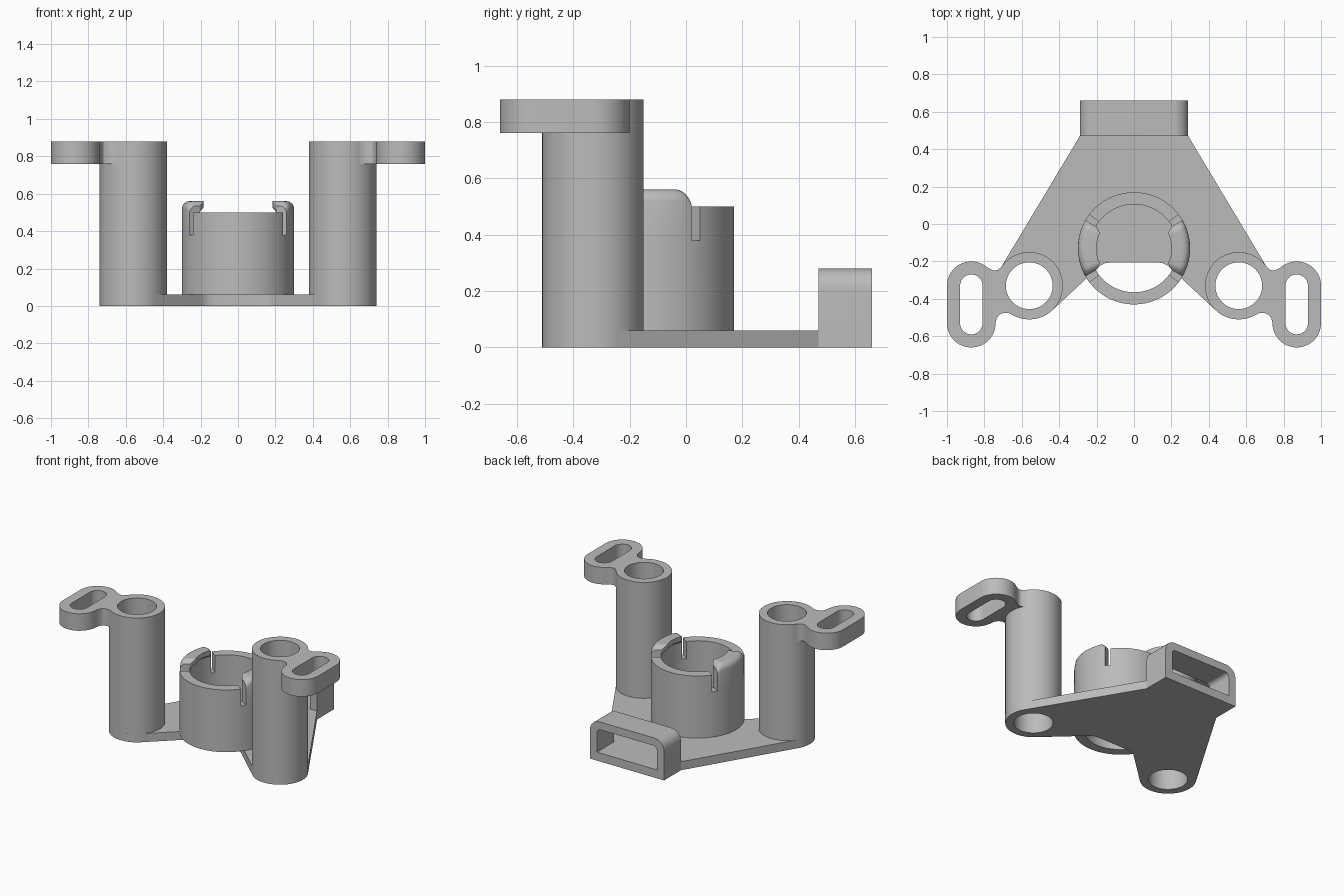
import bpy, bmesh
from math import sin, cos, radians
from mathutils import Vector

cube = bpy.data.objects.get("Cube")
if cube:
    bpy.data.objects.remove(cube)

grey = bpy.data.materials.new("plain grey")
grey.use_nodes = True
COLOUR = (0.5, 0.5, 0.5, 1)
grey.diffuse_color = COLOUR
grey.node_tree.nodes["Principled BSDF"].inputs["Base Color"].default_value = COLOUR


def finish(name, bm):
    bmesh.ops.remove_doubles(bm, verts=bm.verts, dist=0.0002)
    bmesh.ops.recalc_face_normals(bm, faces=bm.faces)
    mesh = bpy.data.meshes.new(name)
    bm.to_mesh(mesh)
    bm.free()
    mesh.materials.append(grey)
    obj = bpy.data.objects.new(name, mesh)
    bpy.context.collection.objects.link(obj)
    bpy.ops.object.select_all(action='DESELECT')
    obj.select_set(True)
    bpy.context.view_layer.objects.active = obj
    bpy.ops.object.shade_smooth_by_angle(angle=radians(30))
    return obj


def arc(cx, cy, r, a0, a1, n=24):
    steps = [radians(a0 + (a1 - a0) * i / n) for i in range(n + 1)]
    return [(cx + r * cos(a), cy + r * sin(a)) for a in steps]


def circle(cx, cy, r):
    return arc(cx, cy, r, 0, 360, 64)[:-1]


def flip(points):
    return [(-x, y) for x, y in reversed(points)]


def prism(name, loops, lo, hi, upright=False):
    """Extrude an outline with holes; upright ones run along y."""
    bm = bmesh.new()

    def place(u, v, w):
        return Vector((u, w, v)) if upright else Vector((u, v, w))

    for w in (lo, hi):
        edges = []
        for loop in loops:
            vs = [bm.verts.new(place(u, v, w)) for u, v in loop]
            edges += [bm.edges.new((vs[i - 1], vs[i])) for i in range(len(vs))]
        bmesh.ops.triangle_fill(bm, edges=edges, use_beauty=True)
    for loop in loops:
        for i in range(len(loop)):
            a, b = loop[i - 1], loop[i]
            corners = [place(*a, lo), place(*b, lo), place(*b, hi), place(*a, hi)]
            bm.faces.new([bm.verts.new(c) for c in corners])
    return finish(name, bm)


# Base plate with tapered sides and a shallow notch in the front
PX, PY = 0.56, -0.33
half = [(0.29, 0.47)] + arc(PX, PY, 0.18, 31, -133, 36)
half += [(0.2, -0.241), (0.18, -0.222), (0.152, -0.209), (0.12, -0.205)]
prism("base_plate", [half + flip(half), circle(PX, PY, 0.15), circle(-PX, PY, 0.15)], 0, 0.06)

# Tubular posts and their slotted ears
ear = arc(0.87, -0.53, 0.13, 180, 360) + arc(0.87, -0.33, 0.13, 0, 130)
ear += [(0.765, -0.243), (0.745, -0.249), (0.727, -0.245), (0.705, -0.225)]
ear += arc(PX, PY, 0.15, 45, -60)
ear += [(0.645, -0.488), (0.67, -0.477), (0.695, -0.475), (0.72, -0.485), (0.735, -0.505)]
slot = arc(0.87, -0.53, 0.06, 180, 360) + arc(0.87, -0.33, 0.06, 0, 180)
for side, s in (("left", 1), ("right", -1)):
    prism(side + "_post", [circle(s * PX, PY, 0.18), circle(s * PX, PY, 0.125)], 0, 0.88)
    loops = [ear, slot] if s > 0 else [flip(ear), flip(slot)]
    prism(side + "_ear", loops, 0.76, 0.88)

# Rear strap loop with rounded top corners
def arch(w, lo, hi, r):
    return ([(-w, lo), (w, lo)] + arc(w - r, hi - r, r, 0, 90, 10)
            + arc(r - w, hi - r, r, 90, 180, 10))

prism("strap_loop", [arch(0.29, 0, 0.28, 0.075), arch(0.235, 0.06, 0.225, 0.03)],
      0.47, 0.66, upright=True)

# Round holder: wall, thin slots and two raised lipped clips
RO, RI, LOW, CUT, TOP = 0.3, 0.235, 0.06, 0.38, 0.5


def section(kind, offset):
    pts = [(RI, LOW), (RO, LOW), (RO, CUT)]
    if kind == "wall":
        pts += [(RO, TOP), (RI, TOP)]
    elif kind == "clip":
        t = max(0, (abs(offset) - 22) / 8) ** 2
        lip, z = 0.2 + 0.034 * t, 0.56 - 0.025 * t
        pts += [(RO, z - 0.04), (0.297, z - 0.025), (0.288, z - 0.012), (0.275, z - 0.003),
                (0.26, z), (lip, z), (lip, 0.525), (RI, TOP)]
    return pts + [(RI, CUT)]


bm = bmesh.new()
spans = [("clip", 0, 30, 24), ("slot", 33.5, 3.5, 2), ("wall", 90, 53, 36), ("slot", 146.5, 3.5, 2)]
spans += [(kind, mid + 180, width, n) for kind, mid, width, n in spans]
for kind, mid, width, n in spans:
    rings = []
    for i in range(n + 1):
        off = -width + 2 * width * i / n
        a = radians(mid + off)
        rings.append([bm.verts.new((r * cos(a), r * sin(a) - 0.13, z))
                      for r, z in section(kind, off)])
    for p, q in zip(rings, rings[1:]):
        for j in range(len(p)):
            bm.faces.new((p[j - 1], p[j], q[j], q[j - 1]))
    if kind != "slot":
        for ring in (rings[0], rings[-1]):
            bm.faces.new(ring[2:])
    # Open the hidden seam below the cut line
    if kind != "slot":
        seam = [f for f in bm.faces if len(f.verts) == 4
                and all(abs(v.co.z - CUT) < 1e-5 for v in f.verts)
                and any(v in ring for ring in rings for v in f.verts)]
        bmesh.ops.delete(bm, geom=seam, context='FACES_ONLY')
finish("round_holder", bm)
